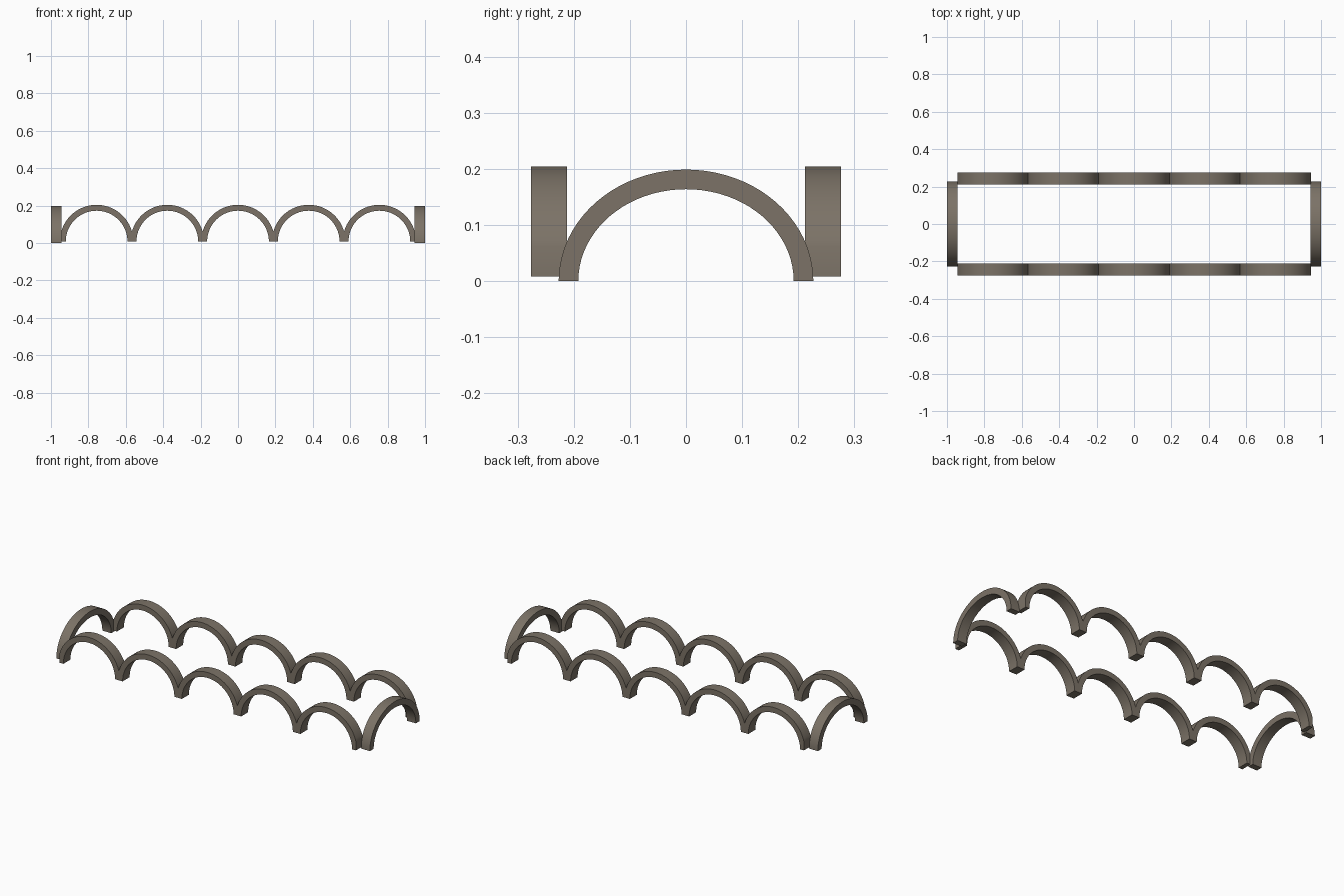
import bpy, bmesh, math

if "Cube" in bpy.data.objects:
    bpy.data.objects.remove(bpy.data.objects["Cube"])

stone = bpy.data.materials.new("brown_grey_stone")
stone.diffuse_color = (0.20, 0.17, 0.135, 1)
stone.use_nodes = True
stone.node_tree.nodes["Principled BSDF"].inputs["Base Color"].default_value = stone.diffuse_color


def arch(name, outer, inner, base, clip, depth, place):
    """Arch band from two half ellipses; outer feet trimmed at +-clip, extruded by depth."""
    n = 40

    def curve(r, limit):
        a0 = math.acos(min(1, limit / r[0]))      # angle where the trim starts
        pts = [(r[0] * math.cos(a), base + r[1] * math.sin(a))
               for a in (a0 + (math.pi - 2 * a0) * i / n for i in range(n + 1))]
        if a0 > 0:                               # vertical trimmed foot
            pts = [(limit, base)] + pts + [(-limit, base)]
        else:
            pts = [pts[0]] + pts[:1] + pts[1:] + [pts[-1]]
        return pts

    bm = bmesh.new()
    rings = []
    for u, v in zip(curve(outer, clip), curve(inner, 9)):
        corners = [(u, -depth / 2), (u, depth / 2), (v, depth / 2), (v, -depth / 2)]
        rings.append([bm.verts.new(place(p[0], d, p[1])) for p, d in corners])
    for a, b in zip(rings, rings[1:]):
        for i in range(4):
            j = (i + 1) % 4
            bm.faces.new((a[i], a[j], b[j], b[i]))
    bm.faces.new(rings[0])
    bm.faces.new(rings[-1])
    bmesh.ops.remove_doubles(bm, verts=bm.verts, dist=1e-5)
    bmesh.ops.recalc_face_normals(bm, faces=bm.faces)
    me = bpy.data.meshes.new(name)
    bm.to_mesh(me)
    bm.free()
    me.materials.append(stone)
    ob = bpy.data.objects.new(name, me)
    bpy.context.collection.objects.link(ob)
    bpy.ops.object.select_all(action='DESELECT')
    ob.select_set(True)
    bpy.context.view_layer.objects.active = ob
    bpy.ops.object.shade_smooth_by_angle(angle=math.radians(30))


# Two rows of five arches, neighbours meeting at trimmed feet
pitch = 0.378
for side, sy in (("front", -1), ("back", 1)):
    for k in range(-2, 3):
        arch(f"{side}_arch_{k + 3}", (0.1965, 0.1965), (0.165, 0.165), 0.008,
             pitch / 2, 0.064,
             lambda u, d, z: (k * pitch + u, sy * 0.244 + d, z))

# One wider, flatter arch across each end
for side, sx in (("left", -1), ("right", 1)):
    arch(f"{side}_end_arch", (0.227, 0.199), (0.192, 0.164), 0.0, 9, 0.057,
         lambda u, d, z: (sx * 0.9715 + d, u, z))
